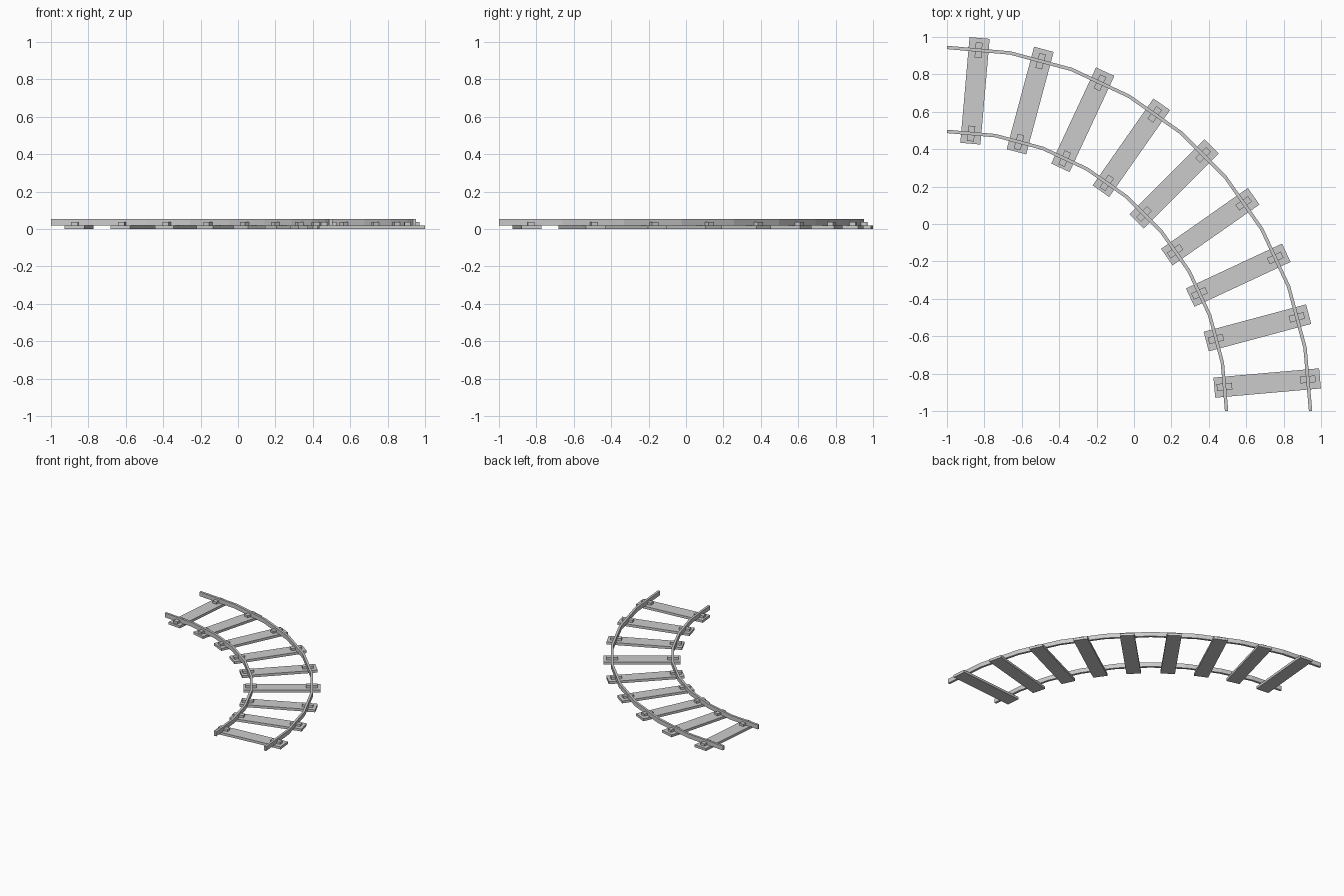
import bpy, bmesh, math
from mathutils import Matrix, Vector

if "Cube" in bpy.data.objects:
    bpy.data.objects.remove(bpy.data.objects["Cube"])

CENTRE = Vector((-1.0, -1.0, 0.0))   # centre of the quarter turn
R_IN, R_OUT = 1.495, 1.944           # rail radii
TIES = 9
STEP = math.radians(90 / TIES)


def finish(name, bm):
    bmesh.ops.recalc_face_normals(bm, faces=bm.faces)
    mesh = bpy.data.meshes.new(name)
    bm.to_mesh(mesh)
    bm.free()
    ob = bpy.data.objects.new(name, mesh)
    bpy.context.collection.objects.link(ob)
    return ob


def radial_box(name, angle, r0, r1, width, z0, z1):
    """Box lying along a radius of the curve."""
    bm = bmesh.new()
    place = (Matrix.Translation(CENTRE) @ Matrix.Rotation(angle, 4, 'Z')
             @ Matrix.Translation(((r0 + r1) / 2, 0, (z0 + z1) / 2))
             @ Matrix.Diagonal((r1 - r0, width, z1 - z0, 1)))
    bmesh.ops.create_cube(bm, size=1, matrix=place)
    return finish(name, bm)


def rail(name, radius, width=0.018, z0=0.02, z1=0.055):
    """Rectangular section swept through straight ten-degree segments."""
    bm = bmesh.new()
    h = width / 2
    section = [(-h, z0), (h, z0), (h, z1), (-h, z1)]
    rings = []
    for i in range(TIES + 1):
        c, s = math.cos(i * STEP), math.sin(i * STEP)
        rings.append([bm.verts.new(CENTRE + Vector(((radius + d) * c, (radius + d) * s, z)))
                      for d, z in section])
    for a, b in zip(rings, rings[1:]):
        for k in range(4):
            n = (k + 1) % 4
            bm.faces.new((a[k], a[n], b[n], b[k]))
    bm.faces.new(rings[0])
    bm.faces.new(rings[-1])
    return finish(name, bm)


# Rails
rail("inner_rail", R_IN)
rail("outer_rail", R_OUT)

# Cross ties with a fastening plate under each rail
for i in range(TIES):
    ang = (i + 0.5) * STEP
    radial_box(f"tie_{i + 1}", ang, 1.435, 2.002, 0.108, 0.0, 0.02)
    for side, r in (("inner", R_IN), ("outer", R_OUT)):
        mid = r * math.cos(STEP / 2)
        radial_box(f"{side}_plate_{i + 1}", ang, mid - 0.041, mid + 0.041, 0.036, 0.019, 0.038)
